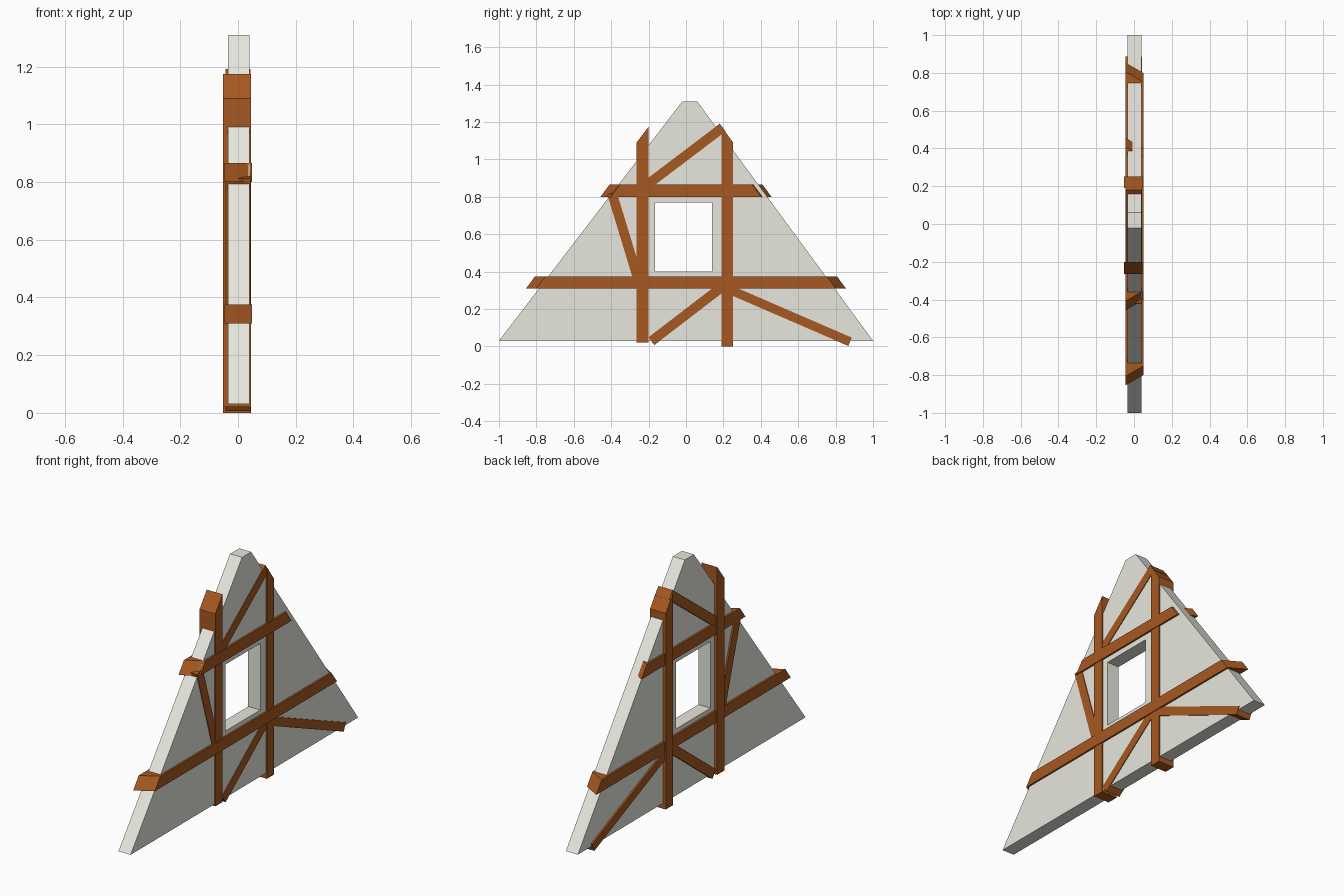
import bpy, bmesh
from mathutils import Vector

if "Cube" in bpy.data.objects:
    bpy.data.objects.remove(bpy.data.objects["Cube"])


def material(name, color):
    m = bpy.data.materials.new(name)
    m.diffuse_color = color
    m.use_nodes = True
    m.node_tree.nodes["Principled BSDF"].inputs["Base Color"].default_value = m.diffuse_color
    return m


PLASTER = material("plaster", (0.8, 0.8, 0.73, 1))
TIMBER = material("timber", (0.38, 0.10, 0.015, 1))


def finish(bm, name, mat):
    bmesh.ops.recalc_face_normals(bm, faces=bm.faces[:])
    me = bpy.data.meshes.new(name)
    bm.to_mesh(me)
    bm.free()
    me.materials.append(mat)
    ob = bpy.data.objects.new(name, me)
    bpy.context.collection.objects.link(ob)
    return ob


def prism(name, back, front, x0, x1, mat=TIMBER):
    """Solid between two (y, z) outlines with the same point count."""
    bm = bmesh.new()
    a = [bm.verts.new((x0, y, z)) for y, z in back]
    b = [bm.verts.new((x1, y, z)) for y, z in front]
    n = len(a)
    bm.faces.new(a)
    bm.faces.new(b[::-1])
    for i in range(n):
        bm.faces.new((a[i], a[(i + 1) % n], b[(i + 1) % n], b[i]))
    return finish(bm, name, mat)


def brace(name, p, q, width=0.052):
    """Diagonal timber of square-cut ends from p to q in (y, z)."""
    p, q = Vector(p), Vector(q)
    d = (q - p).normalized()
    s = Vector((-d.y, d.x)) * width / 2
    pts = [p + s, p - s, q - s, q + s]
    prism(name, pts, pts, -0.044, 0.043)


# Gable wall with a square window opening
bm = bmesh.new()
loops = [[(-1, 0.03), (1, 0.03), (0.06, 1.31), (-0.02, 1.31)],
         [(-0.165, 0.4), (0.14, 0.4), (0.14, 0.77), (-0.165, 0.77)]]
for loop in loops:
    vs = [bm.verts.new((-0.035, y, z)) for y, z in loop]
    for i in range(4):
        bm.edges.new((vs[i], vs[(i + 1) % 4]))
bmesh.ops.triangle_fill(bm, edges=bm.edges[:], use_beauty=True, normal=(-1, 0, 0))
ext = bmesh.ops.extrude_face_region(bm, geom=bm.faces[:], use_keep_orig=True)
for v in ext["geom"]:
    if isinstance(v, bmesh.types.BMVert):
        v.co.x = 0.039
finish(bm, "gable_wall", PLASTER)

# Horizontal beams with ends cut at a compound angle
for name, y, z0, z1 in (("lower_beam", 0.855, 0.31, 0.375),
                        ("upper_beam", 0.457, 0.80, 0.865)):
    def outline(e):
        return [(-e, z0), (e, z0), (e - 0.048, z1), (-e + 0.048, z1)]
    prism(name, outline(y), outline(y - 0.055), -0.046, 0.049)

# Posts with sloping tops
for name, inner, outer, base in (("left_post", -0.2, -0.264, 0.02),
                                 ("right_post", 0.19, 0.252, 0.0)):
    pts = [(outer, base), (inner, base), (inner, 1.175), (outer, 1.09)]
    prism(name, pts, pts, -0.052, 0.045)

# Diagonal braces
brace("upper_brace", (0.196, 1.17), (-0.22, 0.855))
brace("side_brace", (-0.396, 0.82), (-0.25, 0.34))
brace("lower_left_brace", (-0.185, 0.028), (0.215, 0.335))
brace("lower_right_brace", (0.2, 0.318), (0.877, 0.025), 0.048)
